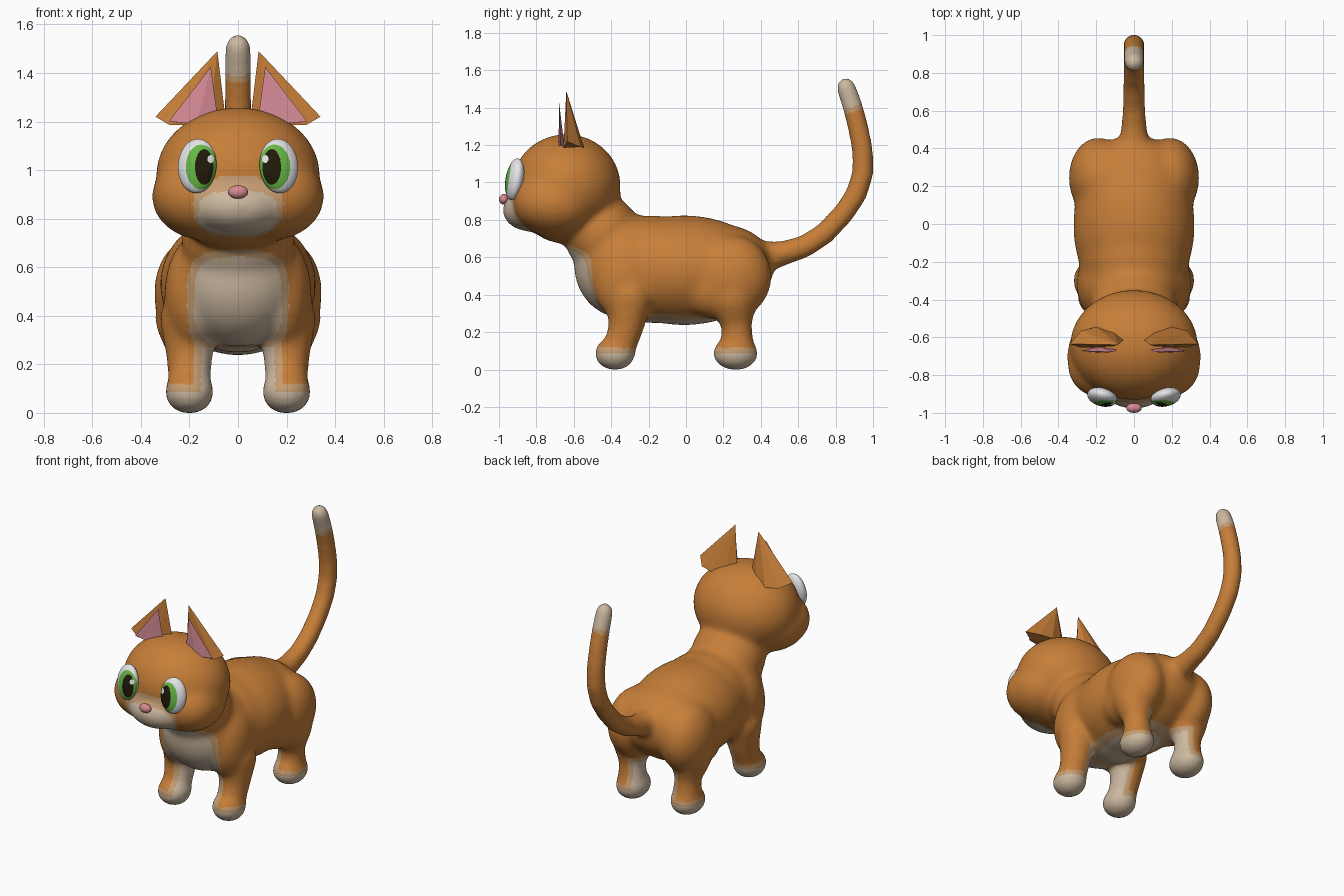
import bpy, bmesh
from mathutils import Matrix, Vector

if "Cube" in bpy.data.objects:
    bpy.data.objects.remove(bpy.data.objects["Cube"])


def material(name, r, g, b):
    m = bpy.data.materials.new(name)
    m.diffuse_color = (r, g, b, 1)
    m.use_nodes = True
    m.node_tree.nodes["Principled BSDF"].inputs["Base Color"].default_value = m.diffuse_color
    return m


ORANGE = material("orange fur", 0.57, 0.21, 0.04)
TAN = material("tan fur edge", 0.56, 0.34, 0.17)
CREAM = material("cream fur", 0.60, 0.48, 0.35)
PINK = material("ear pink", 0.70, 0.27, 0.32)
NOSE = material("nose pink", 0.68, 0.25, 0.28)
WHITE = material("eye white", 0.80, 0.80, 0.82)
GREEN = material("iris green", 0.13, 0.47, 0.06)
BLACK = material("pupil black", 0.015, 0.010, 0.003)


def add_object(name, bm, mats, smooth=True):
    bmesh.ops.recalc_face_normals(bm, faces=bm.faces)
    me = bpy.data.meshes.new(name)
    for f in bm.faces:
        f.smooth = smooth
    bm.to_mesh(me)
    bm.free()
    for m in mats:
        me.materials.append(m)
    ob = bpy.data.objects.new(name, me)
    bpy.context.collection.objects.link(ob)
    return ob


def ball(bm, c, r, sub=4, rot=None):
    mat = Matrix.Translation(c) @ (rot or Matrix()) @ Matrix.Diagonal((*r, 1))
    bmesh.ops.create_icosphere(bm, subdivisions=sub, radius=1, matrix=mat)


def limb(bm, pts, steps=6):
    # chain of balls between (x, y, z, radius) points
    for a, b in zip(pts, pts[1:]):
        for i in range(steps + 1):
            x, y, z, r = Vector(a).lerp(Vector(b), i / steps)
            ball(bm, (x, y, z), (r, r, r), 3)


# Body, head, legs and tail blended into one skin
bm = bmesh.new()
ball(bm, (0, -0.64, 0.975), (0.335, 0.288, 0.275))   # skull
ball(bm, (0, -0.83, 0.845), (0.19, 0.148, 0.11))     # muzzle
ball(bm, (0, -0.64, 0.82), (0.25, 0.21, 0.15))       # throat
ball(bm, (0, -0.45, 0.72), (0.23, 0.20, 0.21))       # neck
ball(bm, (0, -0.33, 0.55), (0.27, 0.265, 0.28))      # chest
ball(bm, (0, -0.18, 0.53), (0.29, 0.26, 0.285))      # ribs
ball(bm, (0, -0.01, 0.525), (0.318, 0.45, 0.290))    # barrel
ball(bm, (0, 0.20, 0.54), (0.30, 0.265, 0.225))      # rump
for s in (1, -1):
    ball(bm, (s * 0.13, -0.70, 0.885), (0.222, 0.225, 0.178))           # cheek
    ball(bm, (s * 0.165, -0.75, 0.89), (0.183, 0.17, 0.16))             # cheek front
    ball(bm, (s * 0.185, -0.32, 0.48), (0.115, 0.18, 0.23))             # shoulder
    ball(bm, (s * 0.19, 0.245, 0.49), (0.152, 0.21, 0.22))              # thigh
    ball(bm, (s * 0.185, 0.15, 0.42), (0.13, 0.17, 0.15))               # knee
    limb(bm, [(s * 0.20, -0.30, 0.38, 0.12), (s * 0.20, -0.318, 0.23, 0.093),
              (s * 0.20, -0.352, 0.12, 0.084)])
    ball(bm, (s * 0.20, -0.38, 0.08), (0.10, 0.108, 0.088))             # front paw
    limb(bm, [(s * 0.21, 0.25, 0.38, 0.13), (s * 0.205, 0.270, 0.24, 0.078),
              (s * 0.20, 0.275, 0.12, 0.086)])
    ball(bm, (s * 0.20, 0.265, 0.08), (0.10, 0.120, 0.088))             # rear paw
limb(bm, [(0, 0.38, 0.59, 0.09), (0, 0.50, 0.61, 0.066), (0, 0.63, 0.65, 0.06),
          (0, 0.74, 0.72, 0.058), (0, 0.84, 0.825, 0.057), (0, 0.91, 0.93, 0.057),
          (0, 0.945, 1.04, 0.057), (0, 0.944, 1.17, 0.056), (0, 0.918, 1.30, 0.055),
          (0, 0.888, 1.41, 0.054), (0, 0.855, 1.505, 0.052)], 8)
body = add_object("body", bm, [ORANGE, TAN, CREAM])
remesh = body.modifiers.new("skin", 'REMESH')
remesh.mode = 'VOXEL'
remesh.voxel_size = 0.0125
remesh.use_smooth_shade = True
soften = body.modifiers.new("soften", 'SMOOTH')
soften.factor = 0.5
soften.iterations = 46
swell = body.modifiers.new("swell", 'DISPLACE')
swell.mid_level = 0
swell.strength = 0.004
bpy.context.view_layer.objects.active = body
body.select_set(True)
for m in ("skin", "soften", "swell"):
    bpy.ops.object.modifier_apply(modifier=m)
low = min(v.co.z for v in body.data.vertices)
for v in body.data.vertices:
    v.co.z -= low


def marking(p):
    # distance outside the nearest cream marking
    x, y, z = abs(p.x), p.y, p.z
    d = [z - 0.087]                                                 # paws
    if y < -0.72:                                                   # muzzle
        oval = (((x / 0.165) ** 2.5 + (abs(z - 0.825) / 0.093) ** 2.5) ** 0.4 - 1) * 0.13
        edge = (((x / 0.187) ** 2.5 + (abs(z - 0.850) / 0.127) ** 2.5) ** 0.4 - 1) * 0.13
        d.append(oval if oval < 0 else 0.01 if edge < 0 else 1)
    if y < -0.30 and z < 0.70:                                      # bib
        d.append((((x / 0.18) ** 3.5 + (abs(z - 0.46) / 0.182) ** 3.5) ** (1 / 3.5) - 1) * 0.18)
    if y < 0.40:                                                    # belly, inner legs
        d.append(max(x - 0.152, z - 0.268))
    if y > 0.7:                                                     # tail tip
        d.append(1.405 - z + 0.35 * (y - 0.89))
    return min(d)


for f in body.data.polygons:
    f.use_smooth = True
    d = marking(f.center)
    f.material_index = 2 if d < 0 else 1 if d < 0.03 else 0

# Nose
bm = bmesh.new()
ball(bm, (0, -0.974, 0.91), (0.041, 0.026, 0.028))
add_object("nose", bm, [NOSE])


def inside(x, z, cx, cz, rx, rz):
    return ((x - cx) / rx) ** 2 + ((z - cz) / rz) ** 2 < 1


for s, side in ((1, "right"), (-1, "left")):
    # Eye with iris, pupil and glint set by face position
    bm = bmesh.new()
    ball(bm, (s * 0.168, -0.916, 1.017), (0.081, 0.046, 0.113), 6,
         Matrix.Rotation(s * 0.25, 4, 'Z') @ Matrix.Rotation(-0.17, 4, 'X'))
    for f in bm.faces:
        c = f.calc_center_median()
        x, z = c.x * s, c.z
        if f.normal.y > -0.1:
            continue
        if inside(x, z, 0.112, 1.046, 0.014, 0.016):
            f.material_index = 0
        elif inside(x, z, 0.139, 1.013, 0.038, 0.073):
            f.material_index = 2
        elif inside(x, z, 0.151, 1.013, 0.064, 0.092):
            f.material_index = 1
    add_object(side + "_eye", bm, [WHITE, GREEN, BLACK])

    # Faceted ear and its inner panel: a base ring joined to a tip
    for name, tip, ring, mat in (
            ("_ear", (0.085, -0.64, 1.49),
             [(0.05, -0.61, 1.20), (0.12, -0.65, 1.19), (0.28, -0.655, 1.185),
              (0.34, -0.635, 1.22), (0.28, -0.565, 1.19), (0.20, -0.545, 1.185),
              (0.11, -0.565, 1.19)], ORANGE),
            ("_inner_ear", (0.112, -0.678, 1.425),
             [(0.085, -0.665, 1.225), (0.17, -0.682, 1.19), (0.285, -0.672, 1.20),
              (0.18, -0.65, 1.19)], PINK)):
        bm = bmesh.new()
        top = bm.verts.new((s * tip[0], tip[1], tip[2]))
        base = [bm.verts.new((s * x, y, z)) for x, y, z in ring]
        for a, b in zip(base, base[1:] + base[:1]):
            bm.faces.new((a, b, top))
        bm.faces.new(base)
        add_object(side + name, bm, [mat], False)
